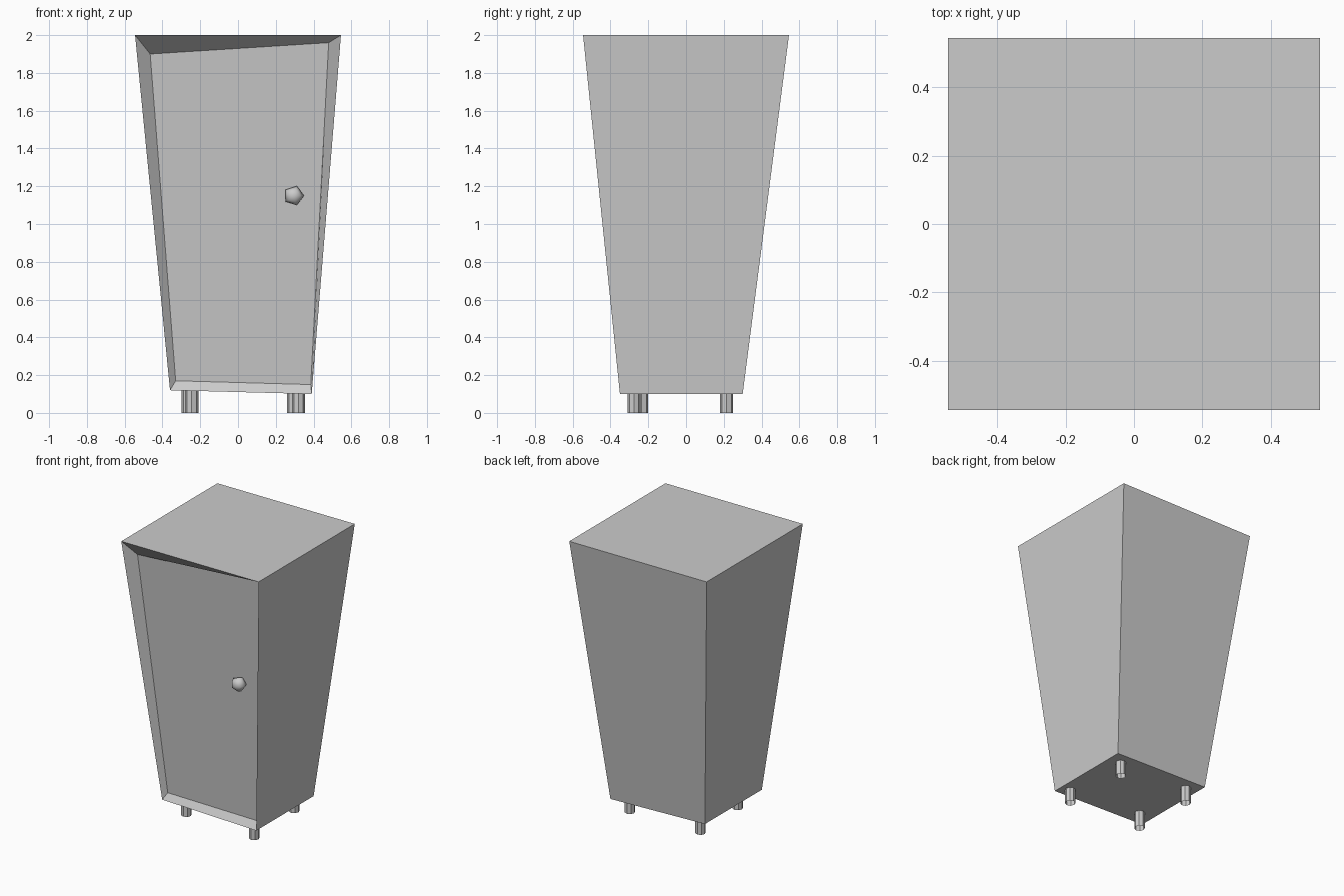
import bpy
import bmesh
from math import pi
from mathutils import Matrix, Vector

cube = bpy.data.objects.get("Cube")
if cube:
    bpy.data.objects.remove(cube, do_unlink=True)

# One plain grey for the whole cabinet
GREY = (0.6, 0.6, 0.6, 1)
grey = bpy.data.materials.new("plain_grey")
grey.use_nodes = True
grey.diffuse_color = GREY
grey.node_tree.nodes["Principled BSDF"].inputs["Base Color"].default_value = GREY


def finish(name, bm):
    bmesh.ops.recalc_face_normals(bm, faces=bm.faces)
    mesh = bpy.data.meshes.new(name)
    bm.to_mesh(mesh)
    bm.free()
    mesh.materials.append(grey)
    obj = bpy.data.objects.new(name, mesh)
    bpy.context.collection.objects.link(obj)
    return obj


# Tapered cabinet body: corners run front left, front right, back right, back left
TOP = 0.545
bm = bmesh.new()
top = [bm.verts.new((x * TOP, y * TOP, 2)) for x, y in ((-1, -1), (1, -1), (1, 1), (-1, 1))]
base = [bm.verts.new(p) for p in ((-0.36, -0.345, 0.12), (0.39, -0.35, 0.1),
                                  (0.39, 0.3, 0.1), (-0.36, 0.3, 0.12))]
bm.faces.new(top)
bm.faces.new(base)
for i in range(1, 4):
    j = (i + 1) % 4
    bm.faces.new((base[i], base[j], top[j], top[i]))

# Crooked sunken door, joined to the front rim by sloping lips
rim = [base[0], base[1], top[1], top[0]]
door = [bm.verts.new(p) for p in ((-0.33, -0.325, 0.17), (0.385, -0.31, 0.15),
                                  (0.48, -0.44, 1.96), (-0.465, -0.475, 1.9))]
bm.faces.new(door)
for i in range(4):
    j = (i + 1) % 4
    bm.faces.new((rim[i], rim[j], door[j], door[i]))
finish("cabinet_body", bm)

# Hollow feet, slightly out of line with each other
feet = {"front_left_foot": (0.32, -0.275), "front_right_foot": (-0.245, -0.235),
        "back_left_foot": (0.295, 0.215), "back_right_foot": (-0.265, 0.215)}
for name, (x, y) in feet.items():
    bm = bmesh.new()
    bmesh.ops.create_cone(bm, cap_ends=False, segments=8, radius1=0.035, radius2=0.035,
                          depth=0.13, matrix=Matrix.Translation((x, y, 0.065)))
    finish(name, bm)

# Small five-sided smooth door knob
bm = bmesh.new()
bmesh.ops.create_uvsphere(bm, u_segments=5, v_segments=4, radius=0.054,
                          matrix=Matrix.Rotation(pi / 2, 4, "X") @ Matrix.Rotation(-pi / 2, 4, "Z"))
knob = finish("door_knob", bm)
knob.location = Vector((0.295, -0.412, 1.15))
knob.scale.y = 0.85
for poly in knob.data.polygons:
    poly.use_smooth = True
